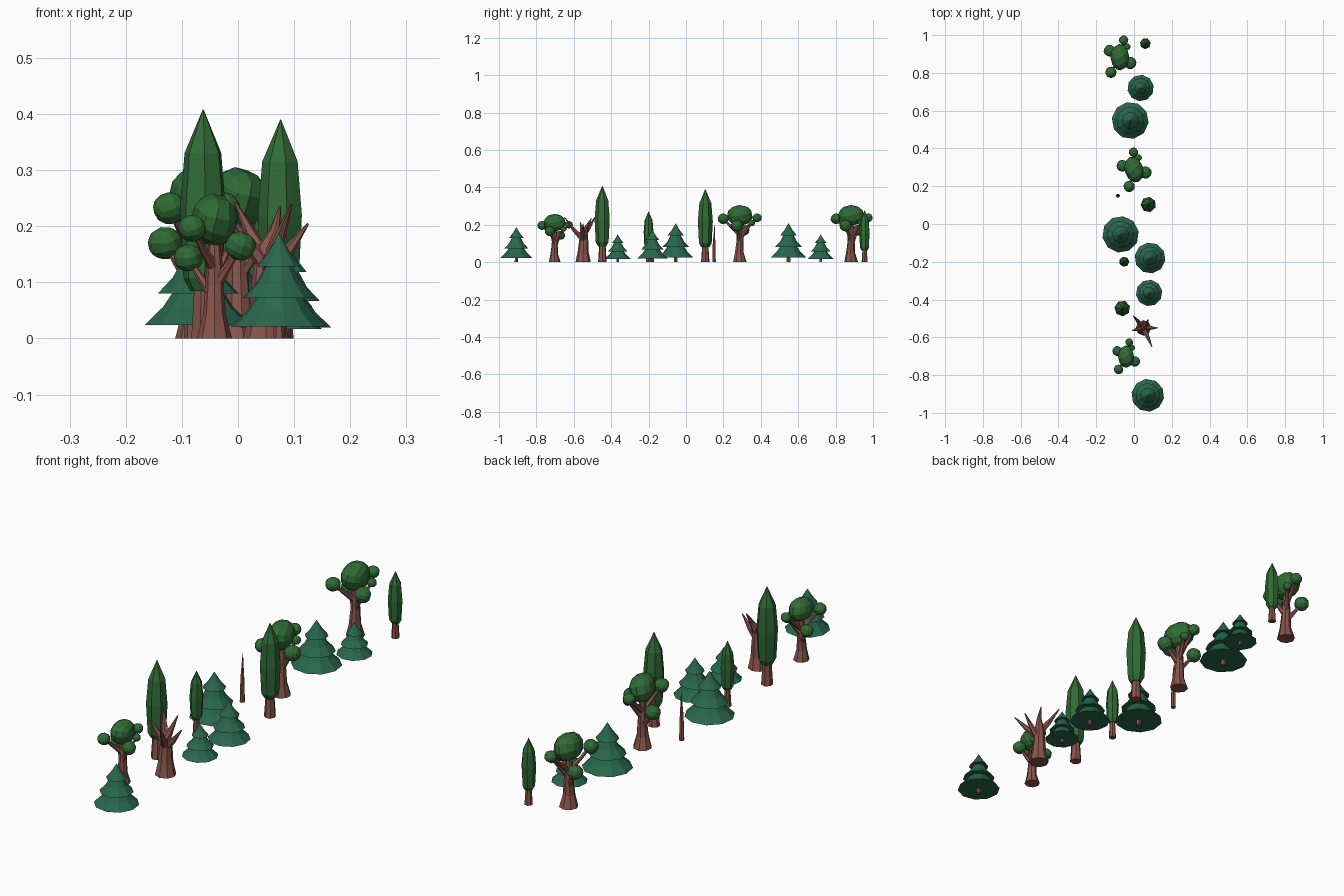
import bpy, bmesh, math
from mathutils import Vector, Matrix, Euler

if "Cube" in bpy.data.objects:
    bpy.data.objects.remove(bpy.data.objects["Cube"])


def material(name, rgb):
    m = bpy.data.materials.new(name)
    m.diffuse_color = (*rgb, 1)
    m.use_nodes = True
    m.node_tree.nodes["Principled BSDF"].inputs["Base Color"].default_value = m.diffuse_color
    return m


BARK = material("bark", (0.25, 0.09, 0.07))
PINE = material("pine_green", (0.022, 0.135, 0.073))
LEAF = material("leaf_green", (0.03, 0.147, 0.036))


def finish(bm, name, mat, loc, scale=1.0, rot=0.0):
    bmesh.ops.recalc_face_normals(bm, faces=bm.faces[:])
    me = bpy.data.meshes.new(name)
    bm.to_mesh(me)
    bm.free()
    me.materials.append(mat)
    ob = bpy.data.objects.new(name, me)
    ob.location = loc
    ob.scale = (scale,) * 3
    ob.rotation_euler = (0, 0, rot)
    bpy.context.collection.objects.link(ob)
    return ob


def tube(bm, path, sides=7):
    """Tapered tube through (x, y, z, radius) points, closed at both ends."""
    pts = [Vector(p[:3]) for p in path]
    rings = []
    for i, p in enumerate(path):
        d = (pts[min(i + 1, len(pts) - 1)] - pts[max(i - 1, 0)]).normalized()
        if i == 0 and p[2] == 0:
            d = Vector((0, 0, 1))
        q = Vector((0, 0, 1)).rotation_difference(d)
        rings.append([bm.verts.new(pts[i] + q @ Vector((
            p[3] * math.cos(k * math.tau / sides),
            p[3] * math.sin(k * math.tau / sides), 0))) for k in range(sides)])
    for a, b in zip(rings, rings[1:]):
        for k in range(sides):
            n = (k + 1) % sides
            bm.faces.new((a[k], a[n], b[n], b[k]))
    bm.faces.new(rings[0][::-1])
    bm.faces.new(rings[-1])


def blob(bm, x, y, z, rx, ry, rz, turn):
    """Faceted rounded cube used for leaf clumps."""
    part = bmesh.new()
    bmesh.ops.create_cube(part, size=2)
    bmesh.ops.subdivide_edges(part, edges=part.edges[:], cuts=2, use_grid_fill=True)
    for v in part.verts:
        v.co = v.co.normalized()
    m = (Matrix.Translation((x, y, z)) @ Matrix.Diagonal((rx, ry, rz, 1))
         @ Euler((turn, turn * 0.6, turn * 1.3)).to_matrix().to_4x4())
    part.transform(m)
    tmp = bpy.data.meshes.new("tmp")
    part.to_mesh(tmp)
    part.free()
    bm.from_mesh(tmp)
    bpy.data.meshes.remove(tmp)


# Pines: three stacked flared skirts on a short trunk
def pine(x, y, r, h, rot):
    bm = bmesh.new()
    for z0, r0, z1, r1, z2, r2 in ((0.115, 1.0, 0.27, 0.66, 0.55, 0.25),
                                   (0.39, 0.75, 0.53, 0.47, 0.80, 0.16),
                                   (0.69, 0.46, 0.82, 0.24, 1.0, 0.01)):
        tube(bm, [(0, 0, z0 * h, r0 * r), (0, 0, z1 * h, r1 * r),
                  (0, 0, z2 * h, r2 * r)], 10)
    finish(bm, "pine_foliage", PINE, (x, y, 0), 1, rot)
    bm = bmesh.new()
    tube(bm, [(0, 0, 0, 0.12 * r), (0, 0, 0.3 * h, 0.09 * r)], 6)
    finish(bm, "pine_trunk", BARK, (x, y, 0))


for i, p in enumerate([(0.035, 0.72, 0.07, 0.147), (-0.02, 0.548, 0.098, 0.207),
                       (-0.071, -0.055, 0.097, 0.206), (0.085, -0.18, 0.082, 0.172),
                       (0.08, -0.365, 0.07, 0.147), (0.073, -0.907, 0.087, 0.186)]):
    pine(*p, 0.2 + i * 0.3)


# Cypresses: tall spindle crown on a tapered trunk
def cypress(x, y, r, h, z0, rot):
    bm = bmesh.new()
    span = h - z0
    tube(bm, [(0, 0, z0 + t * span, k * r) for t, k in
              ((0, 0.55), (0.07, 0.85), (0.45, 1.0), (0.76, 0.8), (1, 0.02))], 7)
    finish(bm, "cypress_foliage", LEAF, (x, y, 0), 1, rot)
    bm = bmesh.new()
    tube(bm, [(0, 0, 0, 0.56 * r), (0, 0, z0 + 0.1 * span, 0.38 * r)], 7)
    finish(bm, "cypress_trunk", BARK, (x, y, 0))


cypress(0.06, 0.955, 0.029, 0.277, 0.062, 0.2)
cypress(0.076, 0.103, 0.041, 0.39, 0.08, 0.5)
cypress(-0.052, -0.2, 0.027, 0.272, 0.07, 0.0)
cypress(-0.062, -0.447, 0.042, 0.408, 0.085, 0.3)


# Broadleaf trees: flared trunk, limbs and clumps of leaves
CLUMPS = [(0.055, -0.03, 0.195, 0.033), (-0.047, -0.08, 0.232, 0.03),
          (0.02, 0.09, 0.237, 0.025), (0.038, 0.055, 0.21, 0.019),
          (-0.055, 0.035, 0.17, 0.031)]


def broadleaf(x, y, s, rot):
    bm = bmesh.new()
    blob(bm, 0, 0, 0.25, 0.05, 0.07, 0.056, 0.3)
    for i, (cx, cy, cz, r) in enumerate(CLUMPS):
        blob(bm, cx, cy, cz, r, r, r * 0.95, 0.4 + i * 0.7)
    finish(bm, "broadleaf_foliage", LEAF, (x, y, 0), s, rot)
    bm = bmesh.new()
    tube(bm, [(0, 0, 0, 0.037), (0, -0.003, 0.05, 0.024), (0, 0, 0.11, 0.019),
              (0, 0, 0.15, 0.018), (0, 0, 0.23, 0.009)], 8)
    for cx, cy, cz, r in CLUMPS:
        tube(bm, [(0, 0, cz - 0.085, 0.013), (cx * 0.55, cy * 0.55, cz - 0.04, 0.008),
                  (cx, cy, cz, 0.005)], 6)
    finish(bm, "broadleaf_trunk", BARK, (x, y, 0), s, rot)


broadleaf(-0.075, 0.883, 1.0, 0.0)
broadleaf(0.0, 0.288, 1.0, 0.25)
broadleaf(-0.042, -0.702, 0.845, 0.0)

# Bare tree: thick trunk with spiky limbs
bm = bmesh.new()
tube(bm, [(0, 0, 0, 0.041), (0, 0, 0.05, 0.03), (0, 0.003, 0.11, 0.025),
          (0, 0.005, 0.155, 0.02), (0.015, 0.02, 0.19, 0.01), (0.025, 0.045, 0.235, 0.002)], 8)
for ex, ey, ez, z in ((-0.055, 0.065, 0.243, 0.14), (0.075, 0.0, 0.205, 0.11),
                      (0.045, -0.1, 0.24, 0.12), (-0.06, -0.015, 0.215, 0.13)):
    tube(bm, [(0, 0, z, 0.016), (ex * 0.5, ey * 0.5, z + (ez - z) * 0.45, 0.011),
              (ex, ey, ez, 0.002)], 6)
finish(bm, "bare_tree", BARK, (0.05, -0.55, 0))

# Thin dead stem
bm = bmesh.new()
tube(bm, [(0, 0, 0, 0.011), (0, 0, 0.1, 0.008), (0, 0.003, 0.2, 0.001)], 6)
finish(bm, "dead_stem", BARK, (-0.085, 0.15, 0))
